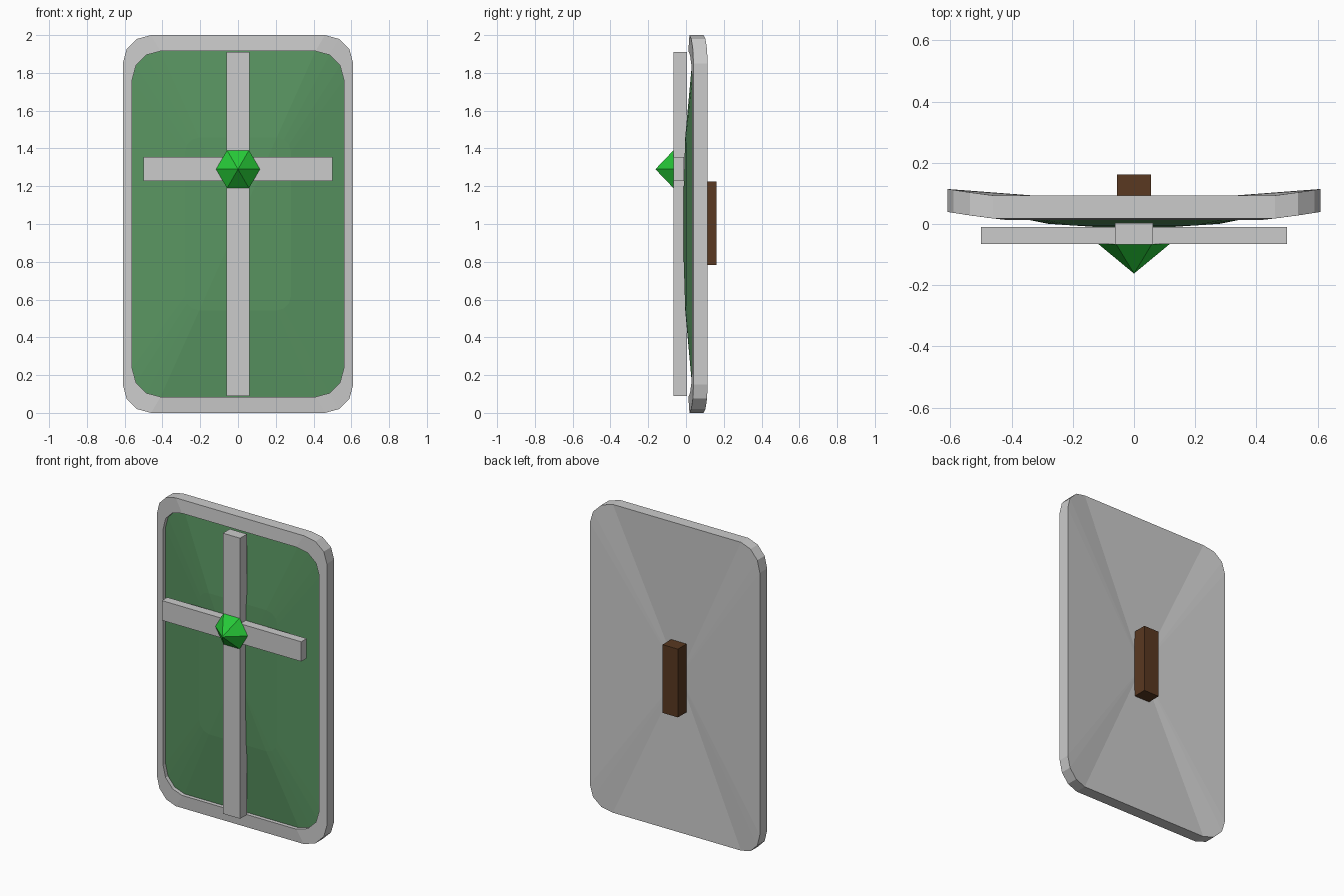
import bpy, bmesh
from math import sin, cos, pi
from mathutils import Matrix, Vector

if "Cube" in bpy.data.objects:
    bpy.data.objects.remove(bpy.data.objects["Cube"])

MID_Z = 1.0
THICK = 0.075


def material(name, rgb):
    m = bpy.data.materials.new(name)
    m.diffuse_color = (*rgb, 1)
    m.use_nodes = True
    m.node_tree.nodes["Principled BSDF"].inputs["Base Color"].default_value = m.diffuse_color
    return m


def finish(name, bm, mat=None):
    me = bpy.data.meshes.new(name)
    bm.to_mesh(me)
    bm.free()
    ob = bpy.data.objects.new(name, me)
    bpy.context.collection.objects.link(ob)
    if mat:
        me.materials.append(mat)
    return ob


def bend(x):
    # shield curves backwards towards its sides
    return -0.01 + 0.133 * x * x


def ring(bm, half_w, half_h, dy=0.0, scale=1.0, r=0.15):
    # rounded rectangle, counter-clockwise seen from the front
    verts = []
    corners = [(1, 1), (-1, 1), (-1, -1), (1, -1)]
    for q, (sx, sz) in enumerate(corners):
        for k in range(4):
            a = q * pi / 2 + k * pi / 6
            x = (sx * (half_w - r) + r * cos(a)) * scale
            z = (sz * (half_h - r) + r * sin(a)) * scale
            verts.append(bm.verts.new((x, bend(x) + dy, MID_Z + z)))
    return verts


def bridge(bm, a, b):
    n = len(a)
    for i in range(n):
        j = (i + 1) % n
        bm.faces.new((a[i], a[j], b[j], b[i]))


def fan(bm, loop, y, flip=False):
    c = bm.verts.new((0, y, MID_Z))
    n = len(loop)
    for i in range(n):
        f = (loop[i], loop[(i + 1) % n], c)
        bm.faces.new(f[::-1] if flip else f)


def box(name, x, y, z, mat=None):
    bm = bmesh.new()
    size = [b - a for a, b in (x, y, z)]
    mid = [(a + b) / 2 for a, b in (x, y, z)]
    bmesh.ops.create_cube(bm, size=1, matrix=Matrix.Translation(mid) @ Matrix.Diagonal((*size, 1)))
    return finish(name, bm, mat)


green = material("panel_green", (0.10, 0.30, 0.12))
gem_green = material("gem_green", (0.02, 0.60, 0.04))
brown = material("handle_brown", (0.10, 0.04, 0.015))

# Frame: dished back, outer edge, front rim and inner lip
RECESS = 0.025
bm = bmesh.new()
loops = [ring(bm, 0.61, 1.0, THICK), ring(bm, 0.61, 1.0),
         ring(bm, 0.56, 0.915), ring(bm, 0.56, 0.915, RECESS)]
for a, b in zip(loops, loops[1:]):
    bridge(bm, a, b)
fan(bm, loops[0], 0.068, flip=True)
finish("shield_frame", bm)

# Domed front panel
BULGE = 0.033
bm = bmesh.new()
outer = ring(bm, 0.56, 0.915, RECESS)
middle = ring(bm, 0.56, 0.915, RECESS - 0.75 * BULGE, 0.5)
bridge(bm, outer, middle)
fan(bm, middle, bend(0) + RECESS - BULGE)
finish("front_panel", bm, green)

# Cross bars
box("upright_bar", (-0.062, 0.062), (-0.067, 0.004), (0.09, 1.91))
box("cross_bar", (-0.5, 0.5), (-0.066, -0.01), (1.227, 1.355))

# Six-sided gem pointing forwards
bm = bmesh.new()
place = Matrix.Translation((0, -0.114, 1.29)) @ Matrix.Rotation(pi / 2, 4, 'X')
bmesh.ops.create_cone(bm, cap_ends=True, segments=6, radius1=0.116, radius2=0,
                      depth=0.096, matrix=place)
bmesh.ops.remove_doubles(bm, verts=bm.verts, dist=1e-4)
# keep two corners on the horizontal axis
top = max(v.co.z for v in bm.verts)
if top > 1.29 + 0.11:
    bmesh.ops.rotate(bm, verts=bm.verts, cent=Vector((0, 0, 1.29)),
                     matrix=Matrix.Rotation(pi / 6, 3, 'Y'))
finish("gem", bm, gem_green)

# Rear handle
box("handle", (-0.055, 0.055), (0.06, 0.162), (0.782, 1.225), brown)
